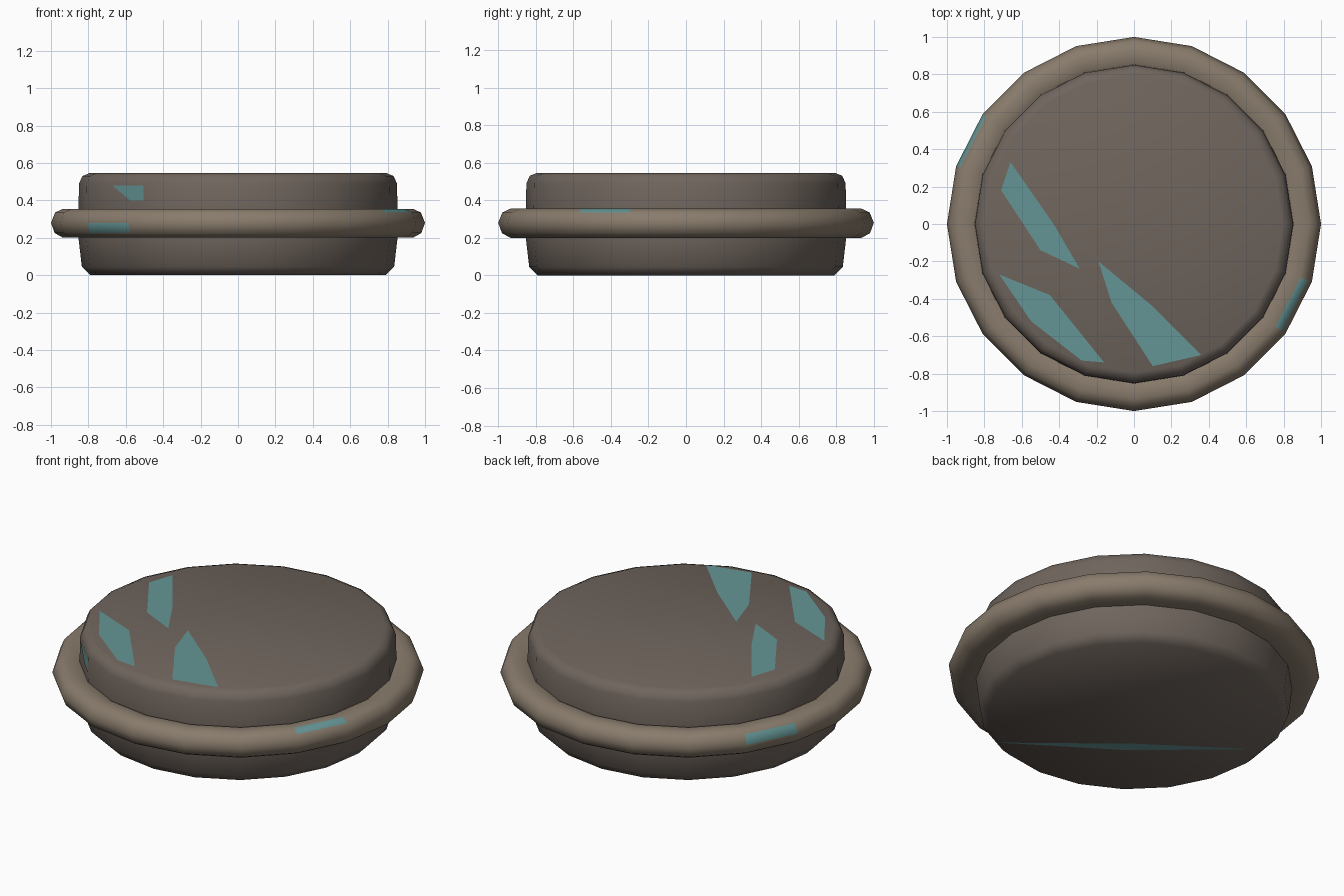
import bpy, bmesh, math

if "Cube" in bpy.data.objects:
    bpy.data.objects.remove(bpy.data.objects["Cube"])

SIDES = 20


def material(name, rgb):
    m = bpy.data.materials.new(name)
    m.diffuse_color = (*rgb, 1)
    m.use_nodes = True
    m.node_tree.nodes["Principled BSDF"].inputs["Base Color"].default_value = m.diffuse_color
    return m


STONE = material("stone", (0.16, 0.13, 0.11))
RIM = material("rim_stone", (0.25, 0.20, 0.15))
TEAL = material("teal_vein", (0.13, 0.30, 0.30))


def finish(bm, name, mats, angle):
    bmesh.ops.recalc_face_normals(bm, faces=bm.faces)
    mesh = bpy.data.meshes.new(name)
    bm.to_mesh(mesh)
    bm.free()
    for m in mats:
        mesh.materials.append(m)
    ob = bpy.data.objects.new(name, mesh)
    bpy.context.collection.objects.link(ob)
    bpy.ops.object.select_all(action='DESELECT')
    ob.select_set(True)
    bpy.context.view_layer.objects.active = ob
    bpy.ops.object.shade_smooth_by_angle(angle=math.radians(angle))
    return ob


def lathe(name, profile, mats, closed, veins=()):
    """Spin (radius, z) points; veins lists (segment, row) faces in the vein colour."""
    bm = bmesh.new()
    rings = []
    for s in range(SIDES):
        a = 2 * math.pi * s / SIDES
        rings.append([bm.verts.new((r * math.cos(a), r * math.sin(a), z)) for r, z in profile])
    n = len(profile)
    for s in range(SIDES):
        p, q = rings[s], rings[(s + 1) % SIDES]
        for i in range(n if closed else n - 1):
            j = (i + 1) % n
            f = bm.faces.new((p[i], q[i], q[j], p[j]))
            f.material_index = 1 if (s, i) in veins else 0
    if not closed:
        bm.faces.new([r[0] for r in rings])
        bm.faces.new([r[-1] for r in rings])
    return finish(bm, name, mats, 60)


# Thick stone disc with bevelled edges
lathe("stone_disc",
      [(0.79, 0), (0.835, 0.045), (0.853, 0.20), (0.853, 0.35),
       (0.85, 0.49), (0.832, 0.53), (0.795, 0.545)],
      [STONE, TEAL], False)

# Rounded band around the middle
lathe("rim_band",
      [(0.84, 0.20), (0.935, 0.20), (0.98, 0.225), (1.0, 0.28),
       (0.978, 0.335), (0.935, 0.355), (0.87, 0.35), (0.84, 0.335)],
      [RIM, TEAL], True, {(12, 2), (18, 4), (8, 3)})

# Teal veins lying on the top and bottom faces
top_veins = [
    [(-0.66, 0.33), (-0.71, 0.18), (-0.50, -0.14), (-0.29, -0.24), (-0.43, 0.0)],
    [(-0.72, -0.27), (-0.55, -0.52), (-0.28, -0.73), (-0.16, -0.74), (-0.45, -0.38)],
    [(-0.19, -0.20), (-0.12, -0.42), (0.10, -0.76), (0.36, -0.70), (0.10, -0.44)],
]
bottom_veins = [[(0.38, -0.69), (-0.20, -0.31), (-0.72, 0.14), (-0.20, -0.22)]]
for side, shapes, z in (("top", top_veins, 0.547), ("bottom", bottom_veins, -0.001)):
    bm = bmesh.new()
    for shape in shapes:
        f = bm.faces.new([bm.verts.new((x, y, z)) for x, y in shape])
    ob = finish(bm, side + "_veins", [TEAL], 30)
    if side == "top" and ob.data.polygons[0].normal.z < 0 or side == "bottom" and ob.data.polygons[0].normal.z > 0:
        ob.data.flip_normals()

# Teal fleck on the front of the disc, between two wall facets
bm = bmesh.new()
a0, a1 = 2 * math.pi * 12 / SIDES, 2 * math.pi * 13 / SIDES
bm.faces.new([bm.verts.new((0.854 * math.cos(a0) * (1 - t) + 0.854 * math.cos(a1) * t,
                            0.854 * math.sin(a0) * (1 - t) + 0.854 * math.sin(a1) * t, z))
              for t, z in ((0.1, 0.48), (0.6, 0.40), (0.98, 0.40), (0.98, 0.48))])
finish(bm, "side_vein", [TEAL], 30)
